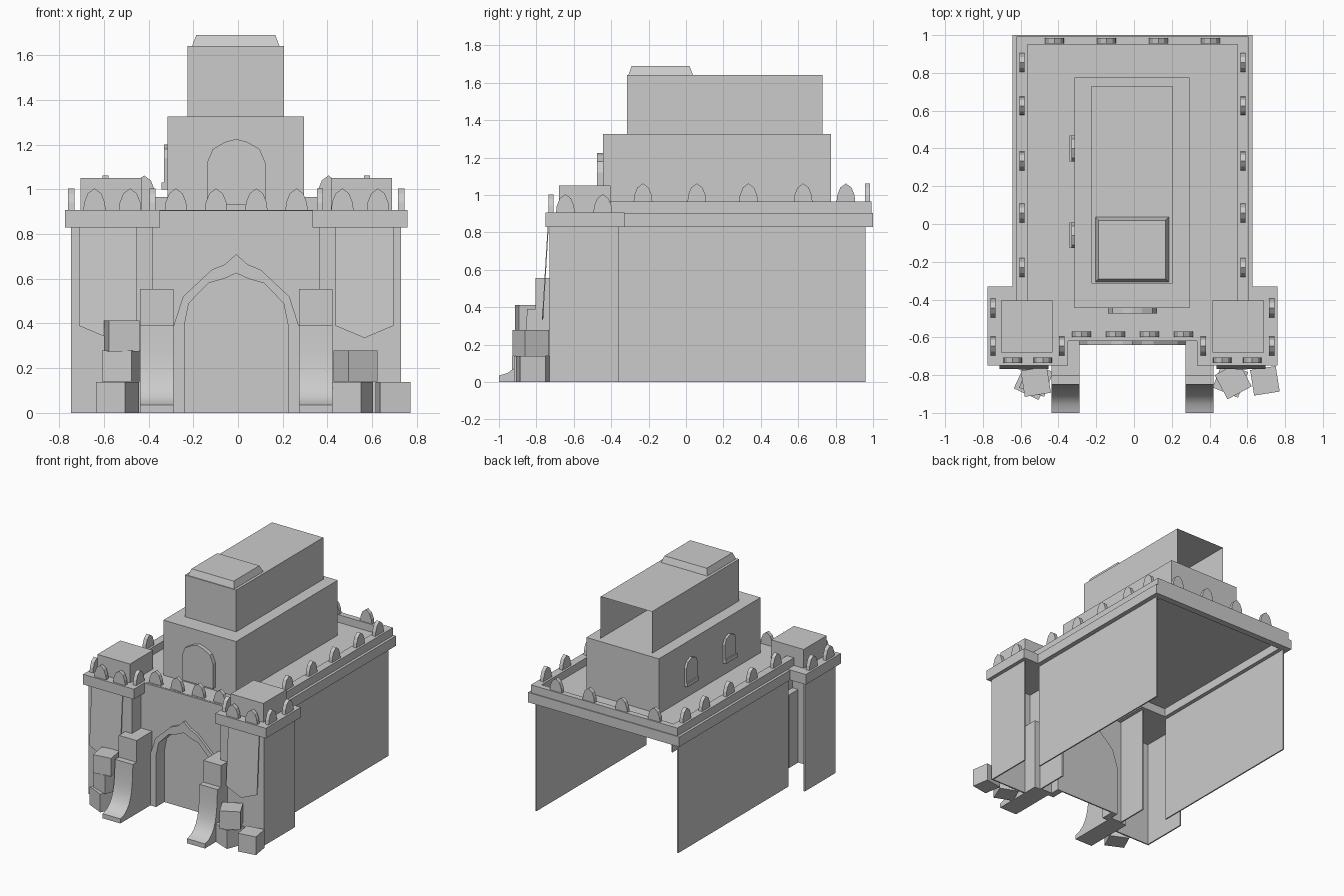
import bpy
import bmesh
from math import radians

if "Cube" in bpy.data.objects:
    bpy.data.objects.remove(bpy.data.objects["Cube"])

stone = bpy.data.materials.new("grey_stone")
stone.use_nodes = True
GREY = (0.6, 0.6, 0.6, 1)
stone.diffuse_color = GREY
stone.node_tree.nodes["Principled BSDF"].inputs["Base Color"].default_value = GREY
C = -0.008  # centre line of the building


def finish(name, bm):
    bmesh.ops.recalc_face_normals(bm, faces=bm.faces[:])
    mesh = bpy.data.meshes.new(name)
    bm.to_mesh(mesh)
    bm.free()
    mesh.materials.append(stone)
    ob = bpy.data.objects.new(name, mesh)
    bpy.context.collection.objects.link(ob)
    return ob


def prism(name, pts, axis, a, b):
    """Extrude a (horizontal, z) outline from a to b along x or y."""
    def place(p, d):
        return (p[0], d, p[1]) if axis == "y" else (d, p[0], p[1])
    bm = bmesh.new()
    face = bm.faces.new([bm.verts.new(place(p, a)) for p in pts])
    ext = bmesh.ops.extrude_face_region(bm, geom=[face])
    for v in ext["geom"]:
        if isinstance(v, bmesh.types.BMVert):
            v.co["xyz".index(axis)] = b
    return finish(name, bm)


def box(name, x, y, z, skip=None, taper=0):
    bm = bmesh.new()
    bmesh.ops.create_cube(bm, size=1)
    for v in bm.verts:
        t = taper if v.co.z > 0 else 0
        sx, sy = (1 if v.co.x > 0 else -1), (1 if v.co.y > 0 else -1)
        v.co = (x[sx > 0] - sx * t, y[sy > 0] - sy * t, z[v.co.z > 0])
    bm.normal_update()
    if skip:
        gone = [f for f in bm.faces if f.normal.dot(skip) > 0.9]
        bmesh.ops.delete(bm, geom=gone, context="FACES")
    return finish(name, bm)


def side_box(name, s, x0, x1, y, z):
    """Box given by distances from the centre line, on side s."""
    return box(name, sorted((C + s * x0, C + s * x1)), y, z)


def mirrored(half, centre=C):
    """Complete a left half outline that ends on the centre line."""
    left = [(centre - u, z) for u, z in half]
    right = [(centre + u, z) for u, z in reversed(half) if u > 0]
    return left + right


def merlon(name, x, y, z, along, thick=0.028):
    half = [(0.05, z), (0.046, z + 0.035), (0.03, z + 0.075), (0, z + 0.097)]
    across, mid = (x, y) if along == "y" else (y, x)
    prism(name, mirrored(half, across), along, mid - thick / 2, mid + thick / 2)


# Gatehouse front wall with arched opening, frame and recessed door
arch_in = [(0.232, 0), (0.232, 0.39), (0.212, 0.49), (0.125, 0.58), (0.055, 0.6), (0, 0.625)]
arch_out = [(0.28, 0), (0.28, 0.39), (0.238, 0.52), (0.11, 0.64), (0.05, 0.665), (0, 0.71)]
inner, outer = mirrored(arch_in), mirrored(arch_out)
wall = [(C - 0.372, 0), (C - 0.372, 0.905), (C + 0.372, 0.905), (C + 0.372, 0)]
prism("front_wall", wall + inner[::-1], "y", -0.62, -0.6)
prism("gate_frame", outer + inner[::-1], "y", -0.64, -0.53)
prism("gate_door", inner, "y", -0.54, -0.53)

# Roof deck and rear cornice
box("roof_deck", (C - 0.6, C + 0.6), (-0.61, 0.97), (0.895, 0.907))
box("rear_cornice", (C - 0.635, C + 0.635), (0.95, 1.0), (0.83, 0.905))
box("rear_parapet", (C - 0.615, C + 0.615), (0.95, 0.993), (0.905, 0.965))

for s, side in ((-1, "right"), (1, "left")):
    # Long side walls, open at the back
    side_box(side + "_wall", s, 0.59, 0.6, (-0.36, 0.96), (0, 0.83))
    side_box(side + "_cornice", s, 0.56, 0.635, (-0.34, 1.0), (0.83, 0.905))
    side_box(side + "_parapet", s, 0.555, 0.615, (-0.405, 0.993), (0.905, 0.965))

    # Corner tower shell, cap and block
    side_box(side + "_tower_front", s, 0.372, 0.738, (-0.73, -0.72), (0, 0.83))
    side_box(side + "_tower_outer", s, 0.728, 0.738, (-0.73, -0.36), (0, 0.83))
    side_box(side + "_tower_inner", s, 0.372, 0.382, (-0.73, -0.36), (0, 0.83))
    side_box(side + "_tower_cap", s, 0.342, 0.767, (-0.75, -0.33), (0.83, 0.907))
    side_box(side + "_tower_block", s, 0.423, 0.697, (-0.68, -0.405), (0.907, 1.05))

    # Hanging banner, leaning out towards its tip
    mid = C + s * 0.574
    half = [(0.13, 0.83), (0.13, 0.39), (0, 0.335)]
    banner = prism(side + "_banner", mirrored(half, mid), "y", -0.74, -0.734)
    for v in banner.data.vertices:
        v.co.y -= 0.06 * (0.83 - v.co.z)

    # Curved buttress beside the gate
    ramp = [(-0.61, 0), (-0.61, 0.555), (-0.805, 0.555), (-0.805, 0.39), (-0.85, 0.39)]
    for i in range(1, 9):
        t = i / 8
        ramp.append((-0.85 - 0.02 * t - 0.13 * t ** 3, 0.035 + 0.355 * (1 - t) ** 1.6))
    ramp.append((-1.0, 0))
    a, b = sorted((C + s * 0.28, C + s * 0.43))
    buttress = prism(side + "_buttress", ramp, "x", a, b)
    bpy.context.view_layer.objects.active = buttress
    buttress.select_set(True)
    bpy.ops.object.shade_smooth_by_angle(angle=radians(25))
    buttress.select_set(False)

    # Merlons on the tower and the long side
    for d in (0.475, 0.634):
        merlon(side + "_tower_merlon", C + s * d, -0.722, 0.907, "y")
    for y in (-0.645, -0.445):
        merlon(side + "_tower_side_merlon", C + s * 0.738, y, 0.907, "x")
    merlon(side + "_tower_inner_merlon", C + s * 0.375, -0.645, 0.907, "x")
    for y in (-0.23, 0.058, 0.334, 0.626, 0.855):
        merlon(side + "_merlon", C + s * 0.585, y, 0.965, "x")

# Merlons over the gate and along the back
for i in range(4):
    merlon("front_merlon", C - 0.27 + i * 0.18, -0.583, 0.907, "y")
    merlon("rear_merlon", C - 0.412 + i * 0.275, 0.97, 0.965, "y")

# Stepped upper storeys
box("lower_storey", (-0.315, 0.295), (-0.445, 0.775), (0.907, 1.325))
box("upper_storey", (-0.225, 0.205), (-0.315, 0.73), (1.325, 1.642), skip=(0, 1, 0))
box("roof_pad", (-0.205, 0.185), (-0.308, 0.037), (1.642, 1.69), taper=0.018)

# Arched window panels
window = [(0.13, 0.93), (0.13, 1.12), (0.105, 1.18), (0.05, 1.212), (0, 1.225)]
prism("front_window", mirrored(window), "y", -0.475, -0.44)
small = [(0.068, 1.01), (0.068, 1.14), (0.05, 1.18), (0, 1.2)]
for y in (-0.06, 0.4):
    prism("side_window", mirrored(small, y), "x", -0.332, -0.31)
    box("window_sill", (-0.342, -0.31), (y - 0.068, y + 0.068), (1.0, 1.03))

# Loose crates in front of the towers: x, y, base height, size, turn
crates = [(-0.54, -0.835, 0, 0.145, -25), (-0.518, -0.825, 0.14, 0.14, -20),
          (-0.52, -0.835, 0.275, 0.14, 9), (0.51, -0.825, 0, 0.145, -22),
          (0.525, -0.83, 0.14, 0.145, 28), (0.693, -0.83, 0, 0.137, 9)]
for x, y, z, size, turn in crates:
    h = size / 2
    crate = box("crate", (-h, h), (-h, h), (0, 0.138))
    crate.location = (x, y, z)
    crate.rotation_euler.z = radians(turn)
